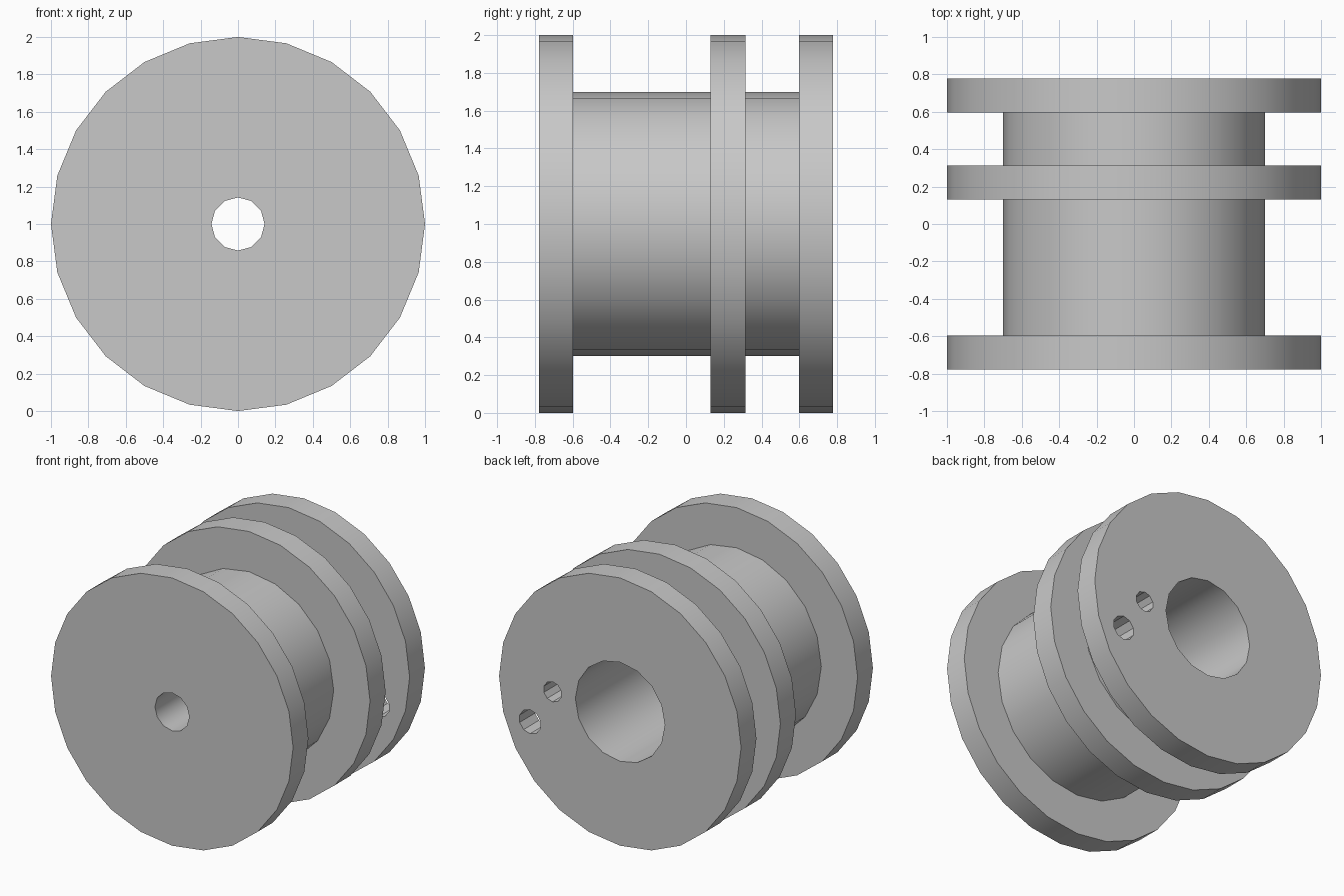
import bpy, bmesh, math
from mathutils import Matrix

cube = bpy.data.objects.get("Cube")
if cube:
    bpy.data.objects.remove(cube, do_unlink=True)

AXIS_Z = 1.0

grey = bpy.data.materials.new("plain grey")
grey.use_nodes = True
grey.diffuse_color = (0.58, 0.58, 0.58, 1)
grey.node_tree.nodes["Principled BSDF"].inputs["Base Color"].default_value = (0.58, 0.58, 0.58, 1)


def cylinder(name, radius, y0, y1, sides, x=0.0, z=0.0):
    """Cylinder lying along y, offset from the spool axis by x and z."""
    bm = bmesh.new()
    place = Matrix.Translation((x, (y0 + y1) / 2, AXIS_Z + z)) @ Matrix.Rotation(math.pi / 2, 4, "X")
    bmesh.ops.create_cone(bm, cap_ends=True, segments=sides, radius1=radius,
                          radius2=radius, depth=y1 - y0, matrix=place)
    bmesh.ops.recalc_face_normals(bm, faces=bm.faces)
    mesh = bpy.data.meshes.new(name)
    bm.to_mesh(mesh)
    bm.free()
    mesh.materials.append(grey)
    obj = bpy.data.objects.new(name, mesh)
    bpy.context.collection.objects.link(obj)
    return obj


def combine(target, other, operation):
    """Apply one boolean step to the target and discard the helper."""
    other.hide_render = True
    mod = target.modifiers.new(operation.lower(), "BOOLEAN")
    mod.operation = operation
    mod.solver = "EXACT"
    mod.object = other
    bpy.context.view_layer.update()
    graph = bpy.context.evaluated_depsgraph_get()
    mesh = bpy.data.meshes.new_from_object(target.evaluated_get(graph))
    target.modifiers.clear()
    target.data = mesh
    bpy.data.objects.remove(other, do_unlink=True)


# Drum with three equal flanges
spool = cylinder("spool", 0.7, -0.7, 0.7, 20)
for name, y0, y1 in (("front_flange", -0.778, -0.597),
                     ("middle_flange", 0.13, 0.314),
                     ("back_flange", 0.597, 0.778)):
    combine(spool, cylinder(name, 1.0, y0, y1, 24), "UNION")

# Narrow shaft hole at the front, wide bore at the back, two cord holes
combine(spool, cylinder("wide_bore", 0.37, -0.3, 0.9, 16), "DIFFERENCE")
combine(spool, cylinder("shaft_hole", 0.142, -0.9, 0.0, 12), "DIFFERENCE")
combine(spool, cylinder("inner_cord_hole", 0.075, 0.35, 0.9, 10, x=0.558), "DIFFERENCE")
combine(spool, cylinder("outer_cord_hole", 0.09, 0.45, 0.9, 10, x=0.744, z=-0.273), "DIFFERENCE")

# Smooth round walls, crisp rims
bpy.ops.object.select_all(action="DESELECT")
spool.select_set(True)
bpy.context.view_layer.objects.active = spool
bpy.ops.object.shade_smooth_by_angle(angle=math.radians(31))
